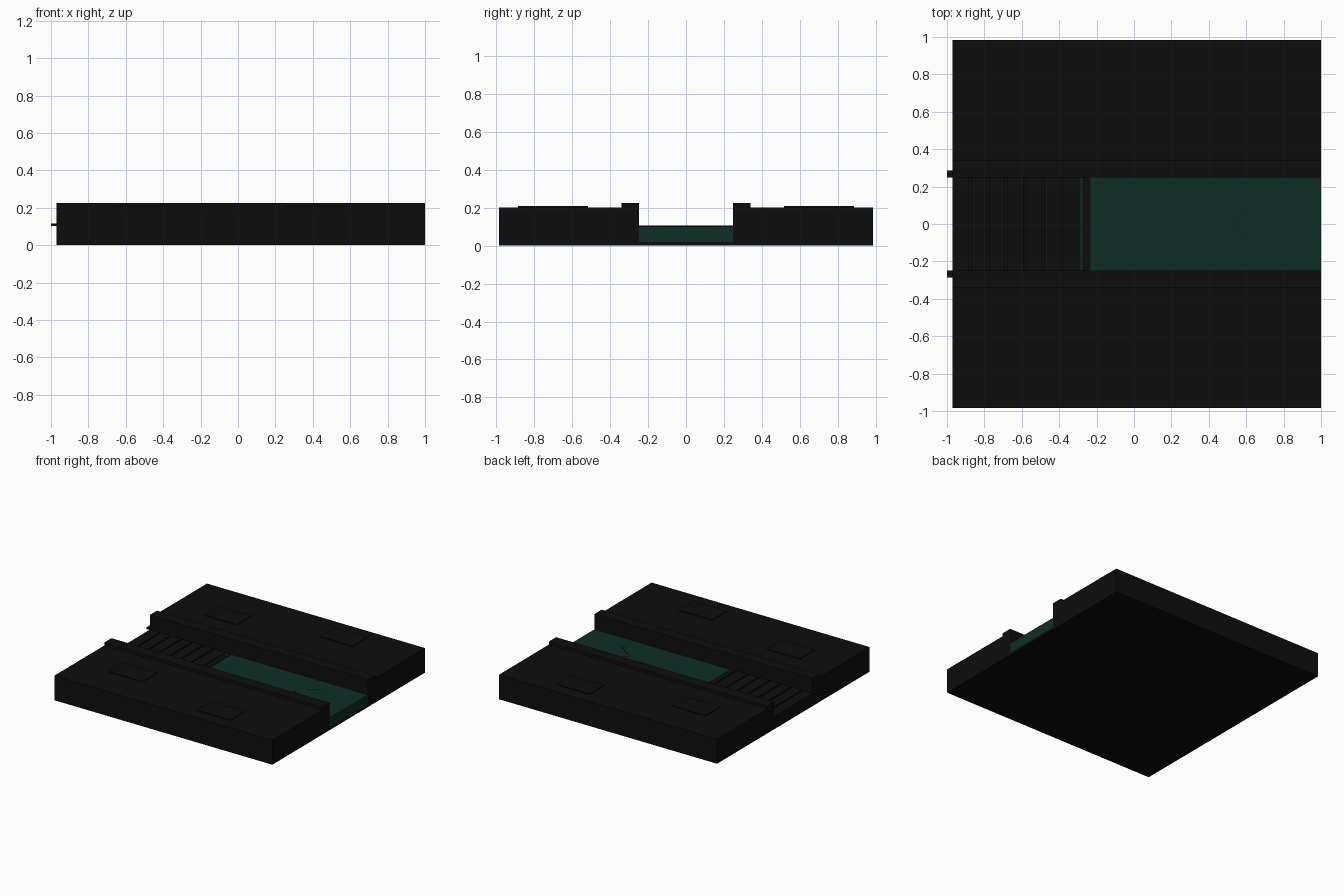
import bpy, math

if "Cube" in bpy.data.objects:
    bpy.data.objects.remove(bpy.data.objects["Cube"])


def material(name, rgb):
    m = bpy.data.materials.new(name)
    m.diffuse_color = (*rgb, 1.0)
    m.use_nodes = True
    m.node_tree.nodes["Principled BSDF"].inputs["Base Color"].default_value = m.diffuse_color
    return m


DARK = material("dark stone", (0.0042, 0.0042, 0.0042))
WATER = material("deep green water", (0.0047, 0.027, 0.019))


def box(name, x, y, z, mat=DARK):
    """Box from (min, max) ranges."""
    verts = [(a, b, c) for a in x for b in y for c in z]
    faces = [(0, 1, 3, 2), (4, 6, 7, 5), (0, 4, 5, 1),
             (2, 3, 7, 6), (0, 2, 6, 4), (1, 5, 7, 3)]
    me = bpy.data.meshes.new(name)
    me.from_pydata(verts, [], faces)
    me.materials.append(mat)
    ob = bpy.data.objects.new(name, me)
    bpy.context.collection.objects.link(ob)
    return ob


def mirrored(name, x, y, z):
    """Same box on both sides of the channel."""
    box(name + "_back", x, y, z)
    box(name + "_front", x, (-y[1], -y[0]), z)


X0, X1 = -0.97, 1.0

# base plate and channel water
box("base", (X0, X1), (-0.985, 0.985), (0, 0.02))
box("water", (-0.286, X1), (-0.248, 0.248), (0.02, 0.10), WATER)

# banks, kerbs and the bars poking out at the end
mirrored("bank", (X0, X1), (0.248, 0.985), (0.02, 0.20))
mirrored("kerb", (X0, X1), (0.248, 0.34), (0.20, 0.225))
mirrored("end_bar", (-1.0, X0), (0.248, 0.286), (0.102, 0.116))

# raised slabs on the banks
for i, (cx, cy) in enumerate([(-0.52, 0.61), (0.40, 0.79)]):
    mirrored(f"slab_{i}", (cx - 0.15, cx + 0.15), (cy - 0.095, cy + 0.095), (0.20, 0.207))

# slatted floor and the sill at the water's edge
box("slat_bed", (X0, -0.286), (-0.248, 0.248), (0.02, 0.095))
COUNT = 7
pitch = (-0.286 - X0) / COUNT
for i in range(COUNT):
    a = X0 + i * pitch
    box(f"slat_{i}", (a, a + pitch - (0.012 if i < COUNT - 1 else 0)),
        (-0.248, 0.248), (0.095, 0.105))
box("sill", (-0.276, -0.232), (-0.248, 0.248), (0.10, 0.105))

# thin chevron ripple on the water
for s in (-1, 1):
    r = box("ripple", (0, 0.207), (-0.0007, 0.0007), (0.10, 0.103))
    r.location = (0.505, 0, 0)
    r.rotation_euler.z = s * math.atan2(0.12, 0.169)
